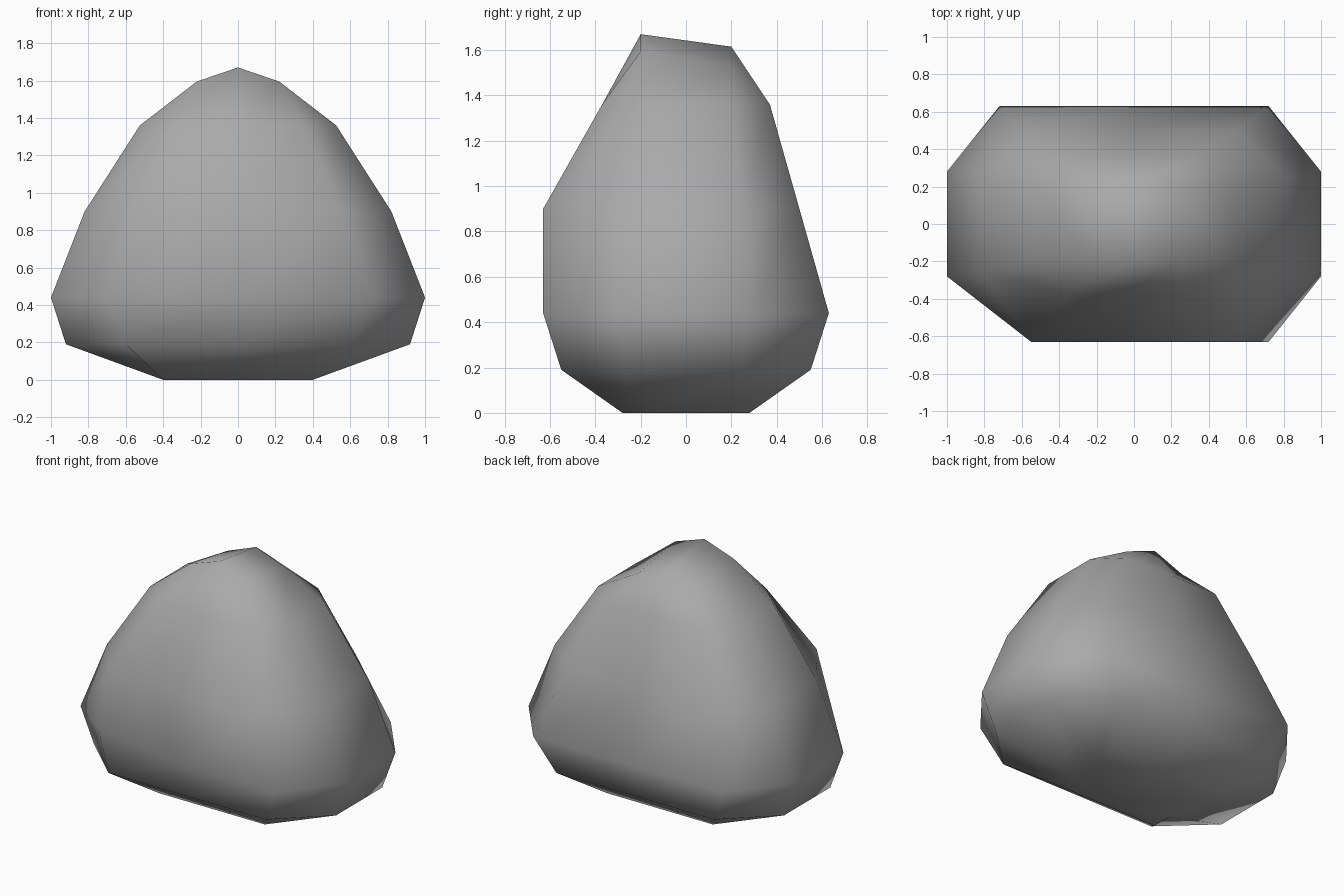
import bpy
import bmesh

cube = bpy.data.objects.get("Cube")
if cube:
    bpy.data.objects.remove(cube, do_unlink=True)

stone = bpy.data.materials.new("stone_grey")
stone.use_nodes = True
colour = (0.4, 0.4, 0.4, 1)
stone.diffuse_color = colour
stone.node_tree.nodes["Principled BSDF"].inputs["Base Color"].default_value = colour


def ring(z, side_x, side_y, corner_x, front_y, back_y):
    """Ten-sided level: sides, cut corners and front and back middles."""
    right = [(corner_x, front_y), (side_x, -side_y), (side_x, side_y), (corner_x, back_y)]
    left = [(-x, y) for x, y in reversed(right)]
    return [(x, y, z) for x, y in [(0, front_y)] + right + [(0, back_y)] + left]


# Levels from the flat base up to the shoulders
levels = [
    ring(0.00, 0.40, 0.14, 0.40, -0.28, 0.28),
    ring(0.19, 0.92, 0.25, 0.60, -0.55, 0.55),
    ring(0.44, 1.00, 0.28, 0.72, -0.63, 0.63),
    ring(0.90, 0.82, 0.25, 0.55, -0.63, 0.50),
    ring(1.36, 0.525, 0.20, 0.35, -0.37, 0.37),
]
# Chipped front corner
levels[2][-1] = (-0.71, -0.50, 0.44)

bm = bmesh.new()
loops = [[bm.verts.new(p) for p in level] for level in levels]
for low, high in zip(loops, loops[1:]):
    for i in range(len(low)):
        j = (i + 1) % len(low)
        bm.faces.new((low[i], low[j], high[j], high[i]))
bm.faces.new(reversed(loops[0]))

# Ridged crown of six points
crown = [bm.verts.new(p) for p in (
    (0, -0.2, 1.67), (0.22, -0.2, 1.595), (0.22, 0.2, 1.53),
    (0, 0.2, 1.615), (-0.22, 0.2, 1.53), (-0.22, -0.2, 1.595))]
f, fr, br, b, bl, fl = crown
bm.faces.new((f, fr, br, b))
bm.faces.new((f, b, bl, fl))
top = loops[-1]
above = [f, fr, fr, br, br, b, bl, bl, fl, fl]
for i in range(len(top)):
    j = (i + 1) % len(top)
    face = [top[i], top[j], above[j]]
    if above[i] != above[j]:
        face.append(above[i])
    bm.faces.new(face)

# Tidy sliver points on the base and set the winding
bmesh.ops.remove_doubles(bm, verts=bm.verts, dist=0.001)
bmesh.ops.recalc_face_normals(bm, faces=bm.faces)
for face in bm.faces:
    face.smooth = True

mesh = bpy.data.meshes.new("boulder")
bm.to_mesh(mesh)
bm.free()
mesh.materials.append(stone)
boulder = bpy.data.objects.new("boulder", mesh)
bpy.context.collection.objects.link(boulder)
